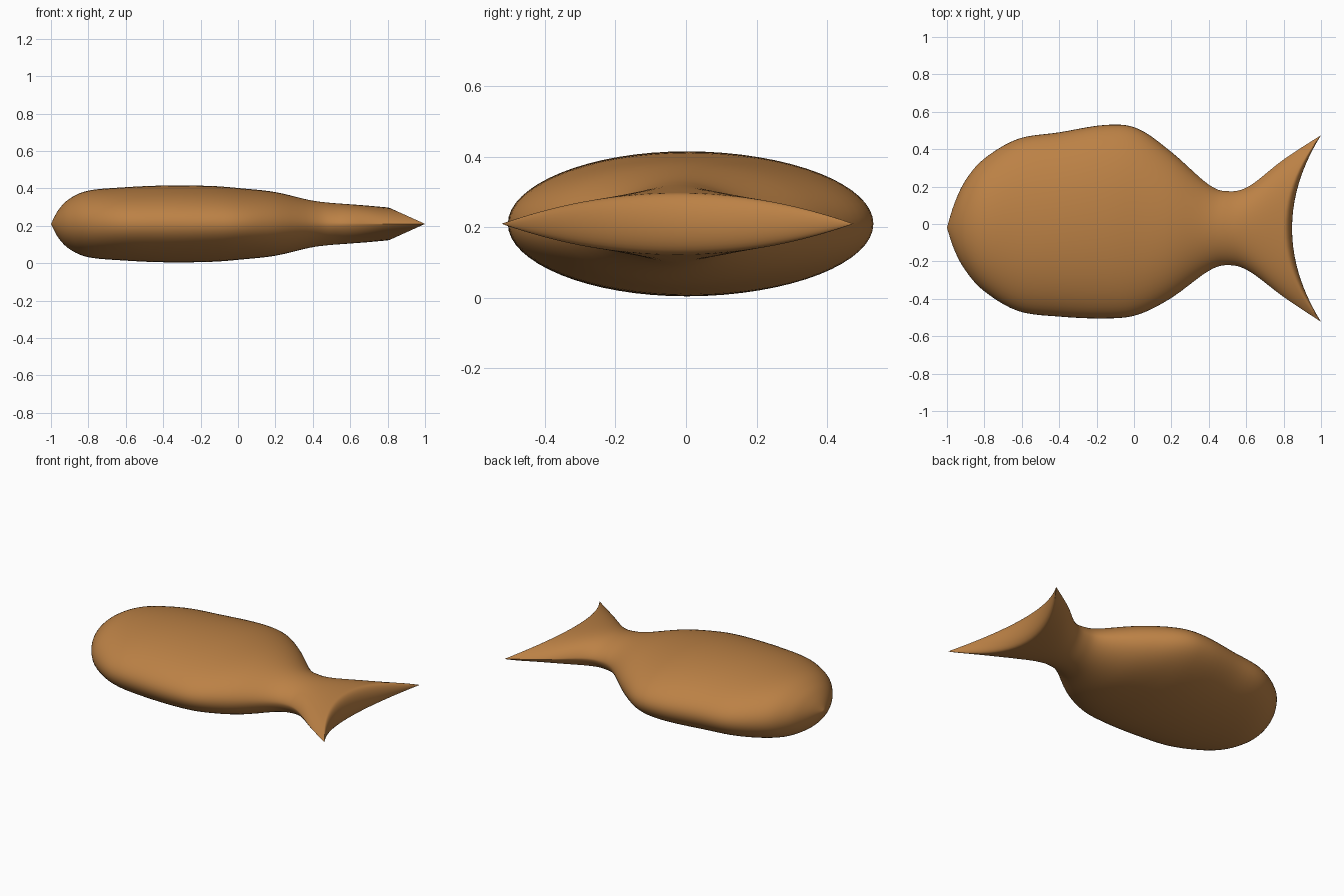
import bpy, bmesh, math

if "Cube" in bpy.data.objects:
    bpy.data.objects.remove(bpy.data.objects["Cube"], do_unlink=True)

MID_Z = 0.21
SIDES = 64
STEPS = 5

# Stations: side x, middle x, upper y, lower y, half height, section sharpness
STATIONS = [
    (-1.0, -1.0, -0.02, -0.02, 0.0, 1),
    (-0.96, -0.96, 0.11, -0.14, 0.075, 1),
    (-0.9, -0.9, 0.235, -0.25, 0.135, 1),
    (-0.8, -0.8, 0.35, -0.36, 0.178, 1),
    (-0.62, -0.62, 0.455, -0.465, 0.195, 1),
    (-0.4, -0.4, 0.49, -0.495, 0.205, 1),
    (-0.15, -0.15, 0.53, -0.505, 0.203, 1),
    (0.02, 0.02, 0.51, -0.485, 0.19, 1),
    (0.2, 0.2, 0.385, -0.395, 0.17, 1),
    (0.4, 0.38, 0.21, -0.25, 0.128, 1.1),
    (0.51, 0.48, 0.175, -0.22, 0.114, 1.2),
    (0.62, 0.57, 0.205, -0.255, 0.107, 1.4),
    (0.8, 0.69, 0.345, -0.39, 0.098, 1.75),
    (1.0, 0.8, 0.475, -0.523, 0.088, 2),
]


def spline(a, b, c, d, t):
    """Smooth curve from b to c."""
    return b + 0.5 * t * (c - a + t * (2*a - 5*b + 4*c - d + t * (3*(b - c) + d - a)))


def ring(bm, side_x, mid_x, top, bottom, height, power):
    verts = []
    for i in range(SIDES):
        angle = math.tau * i / SIDES
        c, s = math.cos(angle), math.sin(angle)
        x = mid_x + (side_x - mid_x) * c * c
        y = (top + bottom) / 2 + (top - bottom) / 2 * c
        z = MID_Z + height * math.copysign(abs(s) ** power, s)
        verts.append(bm.verts.new((x, y, z)))
    return verts


# Sections along the body and tail fin
sections = []
last = len(STATIONS) - 1
for n in range(last):
    four = [STATIONS[min(max(n + k, 0), last)] for k in (-1, 0, 1, 2)]
    for step in range(STEPS):
        sections.append([spline(*v, step / STEPS) for v in zip(*four)])
sections.append(STATIONS[-1])

# Rounded rear edge of the tail fin, closing to a concave line
side, mid, top, bottom, height, power = STATIONS[-1]
for k in range(1, 9):
    a = math.pi / 2 * k / 8
    sections.append((side, mid + 0.045 * math.sin(a), top, bottom,
                     height * math.cos(a), power))

bm = bmesh.new()
rings = [ring(bm, *section) for section in sections]
for first, second in zip(rings, rings[1:]):
    for i in range(SIDES):
        j = (i + 1) % SIDES
        bm.faces.new((first[i], first[j], second[j], second[i]))
bmesh.ops.remove_doubles(bm, verts=bm.verts, dist=0.0001)
bmesh.ops.recalc_face_normals(bm, faces=bm.faces)

mesh = bpy.data.meshes.new("fish_body")
bm.to_mesh(mesh)
bm.free()
fish = bpy.data.objects.new("fish_body", mesh)
bpy.context.collection.objects.link(fish)

# Warm brown colour
colour = (0.5, 0.22, 0.06, 1)
brown = bpy.data.materials.new("warm_brown")
brown.use_nodes = True
brown.diffuse_color = colour
brown.node_tree.nodes["Principled BSDF"].inputs["Base Color"].default_value = colour
mesh.materials.append(brown)

bpy.context.view_layer.objects.active = fish
fish.select_set(True)
bpy.ops.object.shade_smooth_by_angle(angle=math.radians(80))
